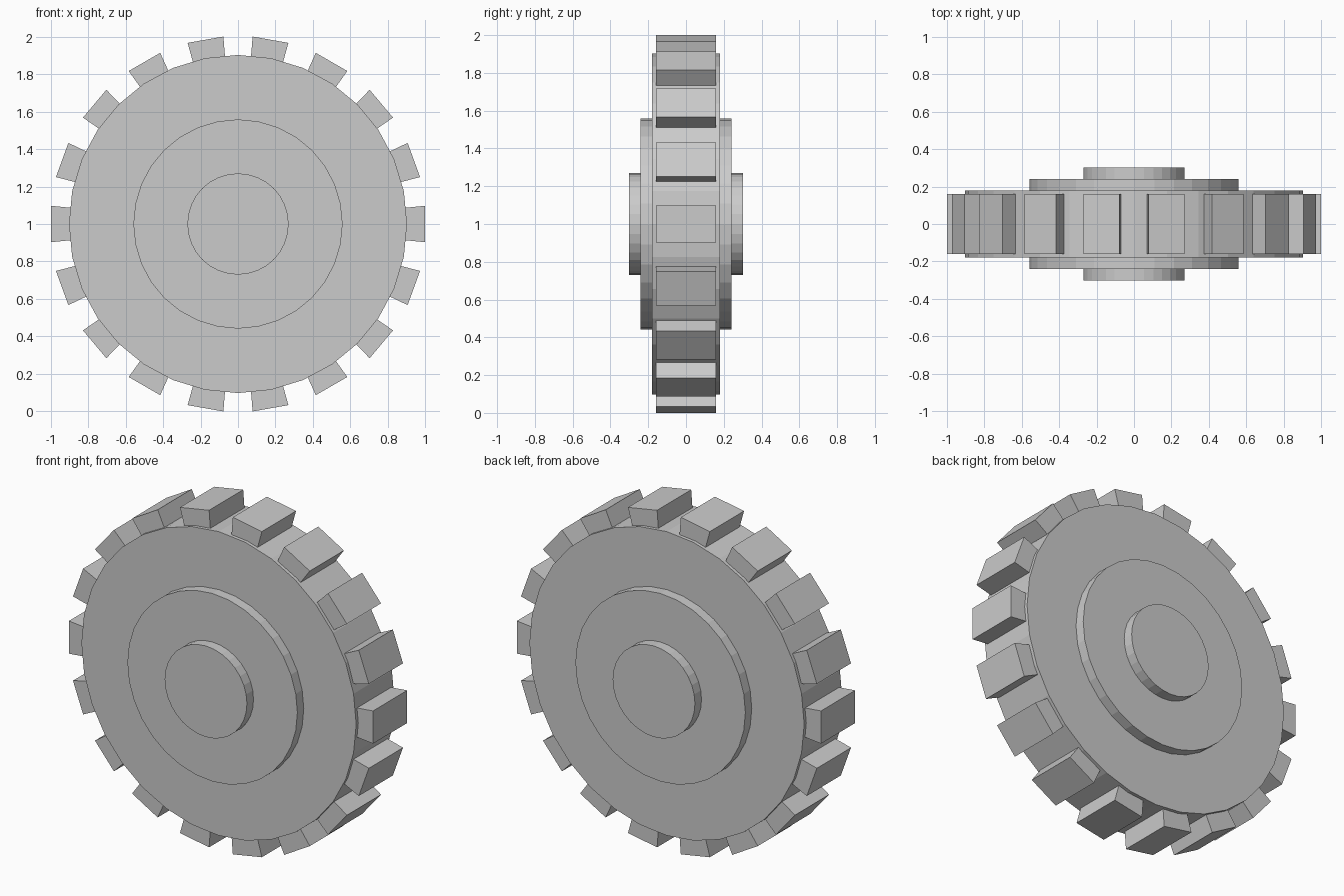
import bpy, math
from mathutils import Matrix, Vector

if "Cube" in bpy.data.objects:
    bpy.data.objects.remove(bpy.data.objects["Cube"])

CENTRE_Z = 1.0
TEETH = 18


def disc(name, radius, half_depth):
    bpy.ops.mesh.primitive_cylinder_add(
        vertices=32, radius=radius, depth=2 * half_depth,
        location=(0, 0, CENTRE_Z), rotation=(math.pi / 2, 0, 0))
    bpy.context.object.name = name


# Stepped wheel body, each disc protruding on both sides
disc("wheel_disc", 0.902, 0.18)
disc("raised_ring", 0.558, 0.24)
disc("hub", 0.27, 0.302)

# One tooth profile, slightly narrower toward the wheel: (radius, half width)
R_IN, W_IN = 0.885, 0.086
R_OUT, W_OUT = 0.9985, 0.097
HALF_Y = 0.16
profile = [(R_IN, -W_IN), (R_OUT, -W_OUT), (R_OUT, W_OUT), (R_IN, W_IN)]

# Ring of teeth
verts, faces = [], []
for i in range(TEETH):
    rot = Matrix.Rotation(-2 * math.pi * i / TEETH, 3, 'Y')
    b = len(verts)
    for y in (-HALF_Y, HALF_Y):
        for x, z in profile:
            verts.append(rot @ Vector((x, y, z)) + Vector((0, 0, CENTRE_Z)))
    faces.append((b, b + 1, b + 2, b + 3))
    faces.append((b + 7, b + 6, b + 5, b + 4))
    for k in range(4):
        n = (k + 1) % 4
        faces.append((b + k, b + 4 + k, b + 4 + n, b + n))

mesh = bpy.data.meshes.new("teeth")
mesh.from_pydata(verts, [], faces)
mesh.update()
bpy.context.collection.objects.link(bpy.data.objects.new("teeth", mesh))
